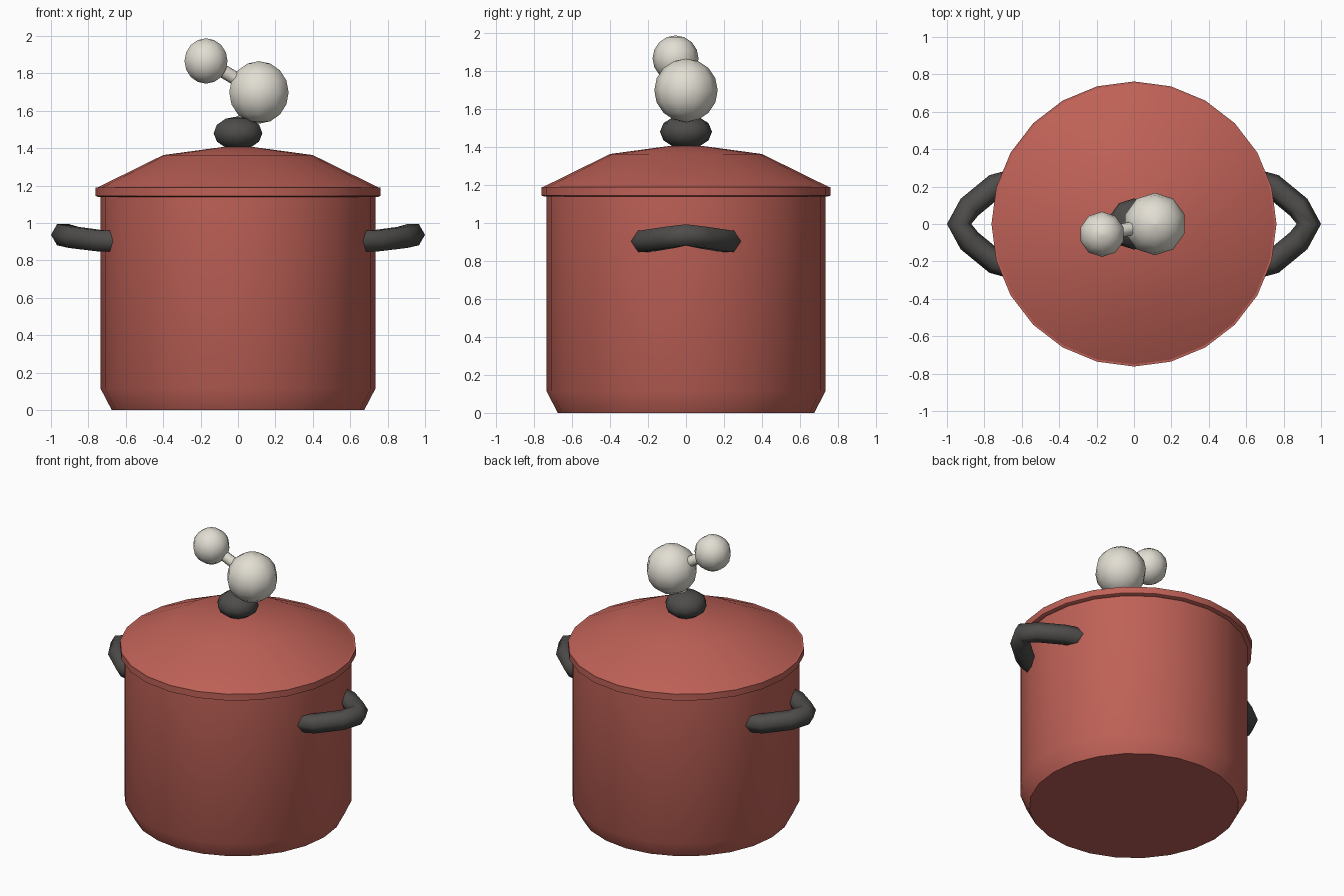
import bpy, bmesh, math
from mathutils import Vector

if "Cube" in bpy.data.objects:
    bpy.data.objects.remove(bpy.data.objects["Cube"])


def material(name, rgb):
    m = bpy.data.materials.new(name)
    m.diffuse_color = (*rgb, 1)
    m.use_nodes = True
    m.node_tree.nodes["Principled BSDF"].inputs["Base Color"].default_value = m.diffuse_color
    return m


RED = material("red_enamel", (0.52, 0.12, 0.095))
DARK = material("dark_grip", (0.075, 0.073, 0.07))
PALE = material("pale_steam", (0.76, 0.73, 0.65))


def finish(name, bm, mat, angle=40):
    bmesh.ops.remove_doubles(bm, verts=bm.verts, dist=1e-5)
    bmesh.ops.recalc_face_normals(bm, faces=bm.faces)
    me = bpy.data.meshes.new(name)
    bm.to_mesh(me)
    bm.free()
    me.materials.append(mat)
    ob = bpy.data.objects.new(name, me)
    bpy.context.collection.objects.link(ob)
    bpy.ops.object.select_all(action='DESELECT')
    ob.select_set(True)
    bpy.context.view_layer.objects.active = ob
    bpy.ops.object.shade_smooth_by_angle(angle=math.radians(angle))
    return ob


def skin(bm, rings):
    """Bridge a list of equal-length vertex rings and cap both ends."""
    vr = [[bm.verts.new(p) for p in r] for r in rings]
    n = len(vr[0])
    for a, b in zip(vr, vr[1:]):
        for i in range(n):
            j = (i + 1) % n
            bm.faces.new((a[i], a[j], b[j], b[i]))
    bm.faces.new(vr[0])
    bm.faces.new(vr[-1])


def lathe(name, profile, sides, mat, centre=(0, 0, 0), angle=40):
    c = Vector(centre)
    turns = [math.pi / 2 + math.tau * i / sides for i in range(sides)]
    bm = bmesh.new()
    skin(bm, [[c + Vector((r * math.cos(t), r * math.sin(t), z)) for t in turns]
              for r, z in profile])
    return finish(name, bm, mat, angle)


def ball(name, centre, radius, height, mat, sides=10, rings=8):
    lat = [math.pi * (i / rings - 0.5) for i in range(rings + 1)]
    prof = [(max(radius * math.cos(a), 1e-4), height * math.sin(a)) for a in lat]
    return lathe(name, prof, sides, mat, centre, 60)


def tube(name, path, radius, sides, mat):
    pts = [Vector(p) for p in path]
    rings = []
    for i, p in enumerate(pts):
        d = (pts[min(i + 1, len(pts) - 1)] - pts[max(i - 1, 0)]).normalized()
        side = d.cross(Vector((0, 0, 1))).normalized()
        up = side.cross(d)
        rings.append([p + radius * (side * math.cos(math.tau * k / sides)
                                    + up * math.sin(math.tau * k / sides))
                      for k in range(sides)])
    bm = bmesh.new()
    skin(bm, rings)
    return finish(name, bm, mat, 65)


# Pot body with chamfered foot
lathe("pot_body", [(0.675, 0), (0.735, 0.115), (0.735, 1.15)], 24, RED)

# Lid: rim band and dome
lathe("lid_rim", [(0.745, 1.138), (0.762, 1.145), (0.762, 1.19)], 24, RED)
lathe("lid_dome", [(0.755, 1.188), (0.40, 1.363), (0.09, 1.405), (0.0001, 1.41)], 24, RED)

# Knob on the lid
ball("lid_knob", (0, 0, 1.48), 0.137, 0.09, DARK, rings=6)

# Side handles: bent hexagonal tubes
half = [(0.64, 0.23, 0.903), (0.74, 0.205, 0.905), (0.88, 0.09, 0.923)]
for name, s in (("handle_right", 1), ("handle_left", -1)):
    path = half + [(0.935, 0, 0.937)] + [(x, -y, z) for x, y, z in reversed(half)]
    tube(name, [(s * x, y, z) for x, y, z in path], 0.065, 6, DARK)

# Steam puffs joined by thin links
big, small = (0.112, 0, 1.698), (-0.171, -0.055, 1.866)
ball("large_puff", big, 0.167, 0.167, PALE)
ball("small_puff", small, 0.121, 0.121, PALE)
tube("lower_link", [(0, 0, 1.5), big], 0.036, 8, PALE)
tube("upper_link", [big, small], 0.036, 8, PALE)
